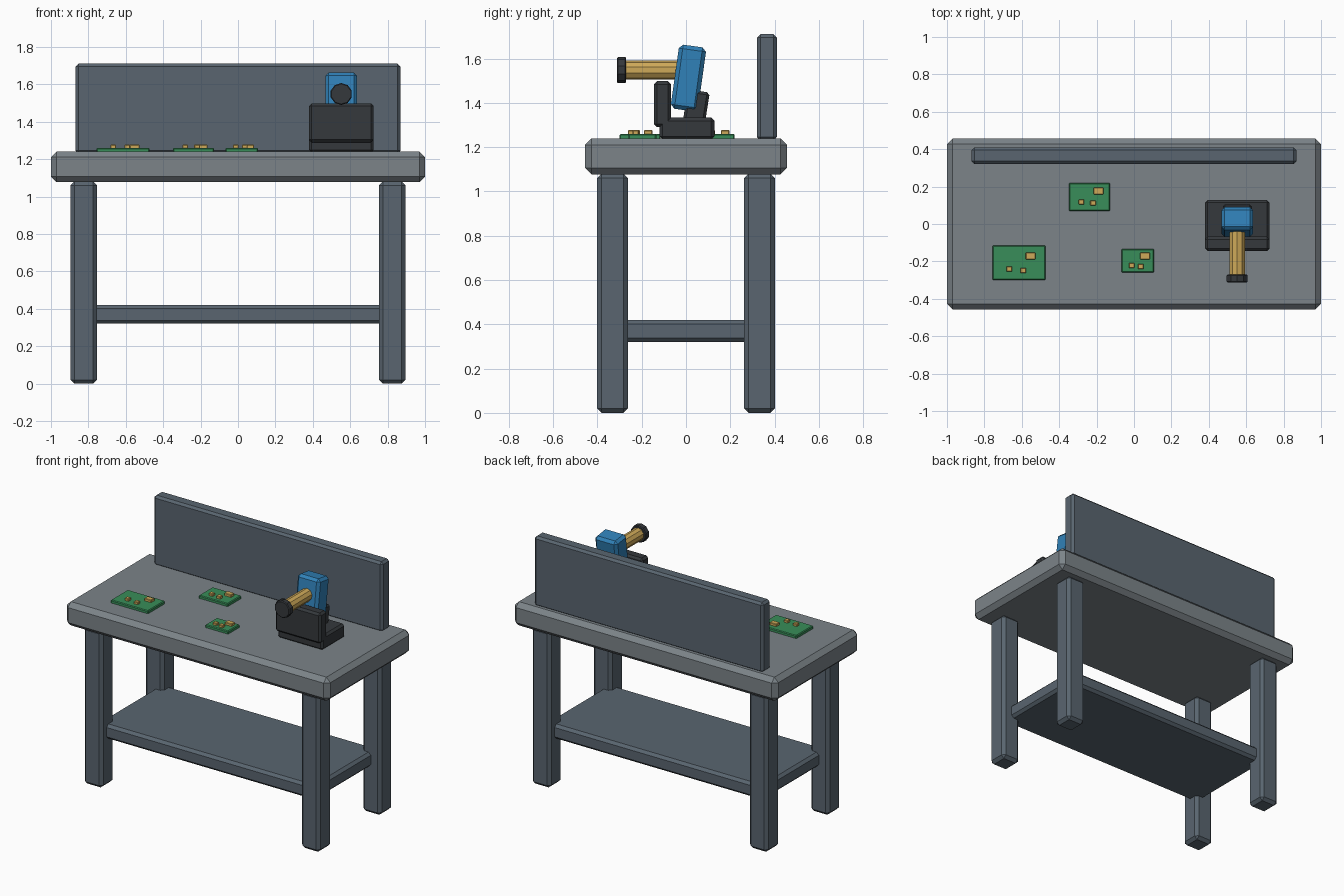
import bpy, bmesh, math
from mathutils import Matrix

if "Cube" in bpy.data.objects:
    bpy.data.objects.remove(bpy.data.objects["Cube"])


def material(name, rgb):
    m = bpy.data.materials.new(name)
    m.diffuse_color = (*rgb, 1)
    m.use_nodes = True
    m.node_tree.nodes["Principled BSDF"].inputs["Base Color"].default_value = m.diffuse_color
    return m


STEEL = material("dark_steel", (0.10, 0.13, 0.16))
TOP = material("worktop_grey", (0.20, 0.23, 0.25))
BLACK = material("black_metal", (0.035, 0.04, 0.045))
BLUE = material("blue_paint", (0.03, 0.22, 0.48))
BRASS = material("brass", (0.62, 0.40, 0.10))
GREEN = material("board_green", (0.04, 0.27, 0.10))


def finish(name, bm, mat, bevel):
    mesh = bpy.data.meshes.new(name)
    bm.to_mesh(mesh)
    bm.free()
    mesh.materials.append(mat)
    ob = bpy.data.objects.new(name, mesh)
    bpy.context.collection.objects.link(ob)
    if bevel:
        mod = ob.modifiers.new("chamfer", 'BEVEL')
        mod.width = bevel
        mod.segments = 1
        mod.limit_method = 'ANGLE'
        mod.angle_limit = math.radians(50)
    return ob


def box(name, x, y, z, mat, bevel=0.0, tilt=0.0):
    """Chamfered box from (min, max) ranges, tilted about x through its centre."""
    bm = bmesh.new()
    bmesh.ops.create_cube(bm, size=1)
    size = [b - a for a, b in (x, y, z)]
    bmesh.ops.scale(bm, vec=size, verts=bm.verts)
    ob = finish(name, bm, mat, bevel)
    ob.location = [(a + b) / 2 for a, b in (x, y, z)]
    ob.rotation_euler.x = math.radians(tilt)
    return ob


def rod(name, x, z, y0, y1, radius, mat, bevel=0.0):
    """Ten-sided cylinder lying along y."""
    bm = bmesh.new()
    bmesh.ops.create_cone(bm, cap_ends=True, segments=10, radius1=radius,
                          radius2=radius, depth=y1 - y0,
                          matrix=Matrix.Rotation(math.pi / 2, 4, 'X'))
    ob = finish(name, bm, mat, bevel)
    ob.location = (x, (y0 + y1) / 2, z)
    return ob


# Bench
box("worktop", (-1, 1), (-0.457, 0.457), (1.077, 1.24), TOP, 0.03)
for sx, side in ((-1, "left"), (1, "right")):
    for sy, end in ((-1, "front"), (1, "back")):
        cx, cy = sx * 0.825, sy * 0.332
        box(f"{end}_{side}_leg", (cx - 0.07, cx + 0.07), (cy - 0.07, cy + 0.07),
            (0, 1.08), STEEL, 0.02)
box("lower_shelf", (-0.825, 0.825), (-0.345, 0.345), (0.32, 0.42), STEEL, 0.018)
box("back_panel", (-0.868, 0.868), (0.321, 0.41), (1.23, 1.71), STEEL, 0.015)

# Circuit boards: x range, y range, then the centres of one large and two small chips
boards = [
    ((-0.757, -0.473), (-0.30, -0.115), [(-0.553, -0.171), (-0.667, -0.241), (-0.592, -0.249)]),
    ((-0.348, -0.128), (0.07, 0.22), [(-0.190, 0.177), (-0.281, 0.118), (-0.219, 0.112)]),
    ((-0.067, 0.107), (-0.26, -0.134), [(0.059, -0.171), (-0.013, -0.222), (0.036, -0.227)]),
]
for n, (bx, by, chips) in enumerate(boards, 1):
    box(f"circuit_board_{n}", bx, by, (1.235, 1.26), GREEN, 0.005)
    for k, (cx, cy) in enumerate(chips):
        hx, hy = (0.026, 0.019) if k == 0 else (0.015, 0.014)
        box(f"chip_{n}_{k + 1}", (cx - hx, cx + hx), (cy - hy, cy + hy),
            (1.25, 1.277), BRASS, 0.003)

# Bench tool: base, front plate, bracket, tilted body, spindle and knob
box("tool_base", (0.38, 0.725), (-0.12, 0.128), (1.235, 1.333), BLACK, 0.014)
box("tool_front_plate", (0.38, 0.725), (-0.145, -0.068), (1.29, 1.498), BLACK, 0.014)
box("tool_bracket", (0.475, 0.63), (-0.005, 0.095), (1.29, 1.455), BLACK, 0.012, -9)
box("tool_body", (0.467, 0.637), (-0.051, 0.073), (1.366, 1.658), BLUE, 0.018, -8)
rod("tool_spindle", 0.552, 1.548, -0.29, 0.0, 0.043, BRASS)
rod("tool_knob", 0.552, 1.548, -0.312, -0.27, 0.059, BLACK, 0.005)
